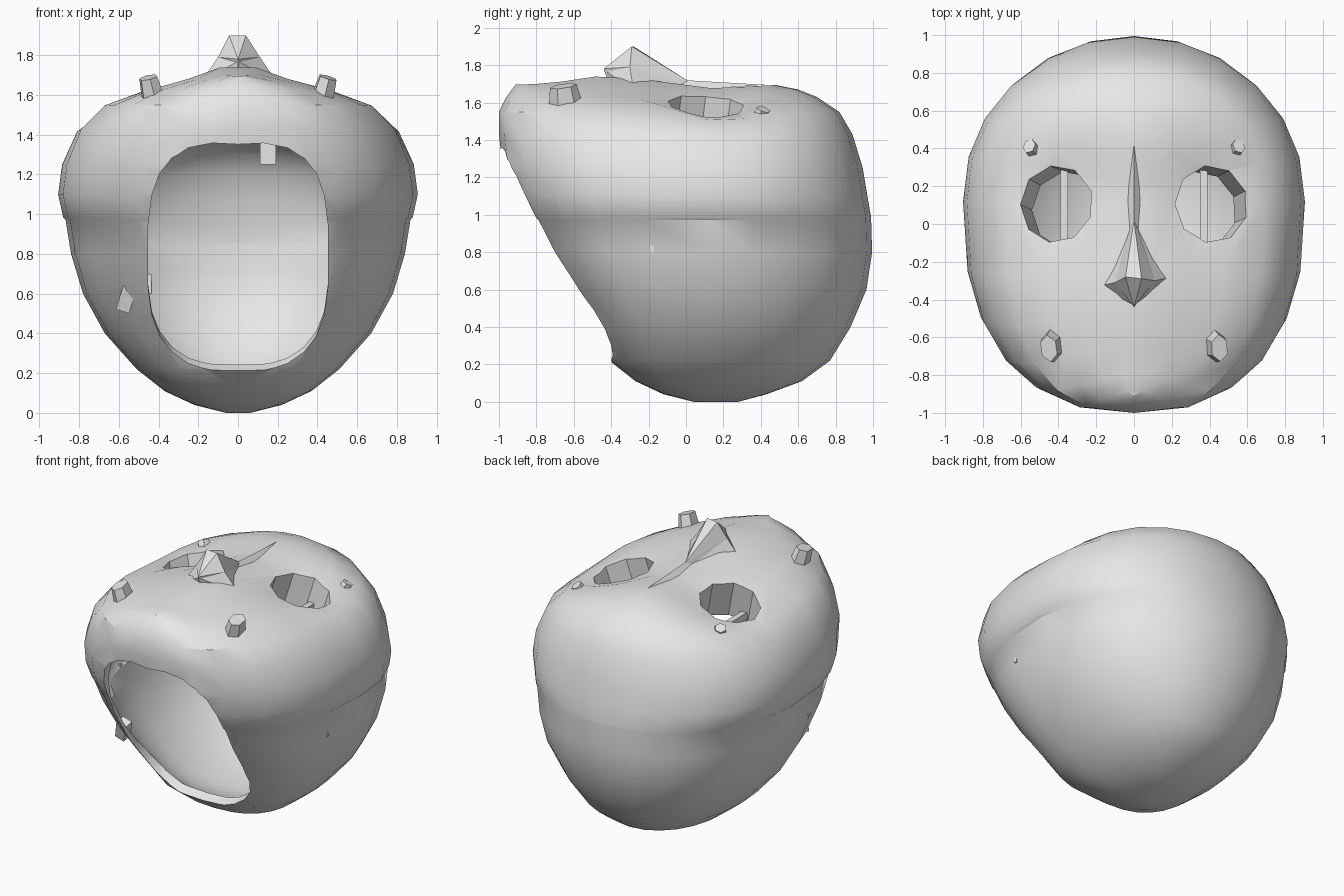
import bpy, bmesh, math
from mathutils import Vector, Euler

if "Cube" in bpy.data.objects:
    bpy.data.objects.remove(bpy.data.objects["Cube"], do_unlink=True)

grey = bpy.data.materials.new("plain_grey")
grey.use_nodes = True
grey.diffuse_color = (0.8, 0.8, 0.8, 1)
grey.node_tree.nodes["Principled BSDF"].inputs["Base Color"].default_value = (0.8, 0.8, 0.8, 1)


def finish(name, bm):
    bmesh.ops.recalc_face_normals(bm, faces=bm.faces)
    mesh = bpy.data.meshes.new(name)
    bm.to_mesh(mesh)
    bm.free()
    mesh.materials.append(grey)
    ob = bpy.data.objects.new(name, mesh)
    bpy.context.collection.objects.link(ob)
    return ob


def power(v, n):
    return math.copysign(abs(v) ** (2 / n), v)


def prism(name, rx, ry, n, sides, depth, loc, rot):
    bm = bmesh.new()
    angles = [2 * math.pi * (i + 0.5) / sides for i in range(sides)]
    face = bm.faces.new([bm.verts.new((rx * power(math.cos(a), n), ry * power(math.sin(a), n), -depth))
                         for a in angles])
    top = bmesh.ops.extrude_face_region(bm, geom=[face])["geom"]
    bmesh.ops.translate(bm, vec=(0, 0, 2 * depth),
                        verts=[v for v in top if isinstance(v, bmesh.types.BMVert)])
    ob = finish(name, bm)
    ob.location, ob.rotation_euler = loc, rot
    return ob


def hull(name, points):
    bm = bmesh.new()
    for p in points:
        bm.verts.new(p)
    bmesh.ops.convex_hull(bm, input=bm.verts)
    return finish(name, bm)


def place(name, bm, loc, size, rot):
    for v in bm.verts:
        v.co = Euler(rot).to_matrix() @ Vector(c * s for c, s in zip(v.co, size)) + Vector(loc)
    return finish(name, bm)


def box(name, loc, size, rot=(0, 0, 0)):
    bm = bmesh.new()
    bmesh.ops.create_cube(bm, size=1)
    return place(name, bm, loc, size, rot)


def stud(name, loc, size, rot):
    # Chunky six-sided stud with a narrower top
    bm = bmesh.new()
    bmesh.ops.create_cone(bm, cap_ends=True, segments=6, radius1=.5, radius2=.4, depth=1)
    return place(name, bm, loc, size, rot)


# Head rings: height, half width, front y, back y
RINGS = [(0, .06, .04, .28), (.04, .22, -.12, .43), (.11, .37, -.27, .62), (.22, .51, -.41, .77),
         (.4, .67, -.51, .88), (.6, .78, -.65, .965), (.8, .84, -.78, .995), (.972, .868, -.87, .99),
         (.985, .88, -.88, .99), (1.1, .905, -.93, .97), (1.25, .885, -.98, .945),
         (1.43, .81, -1, .89), (1.55, .69, -1, .82), (1.63, .48, -.96, .7),
         (1.67, .28, -.93, .6), (1.695, .1, -.91, .48)]
SEG = 24


def sculpt(x, y, z):
    # Sunken eye sockets and a raised middle around the nose
    if z > 1.4:
        z -= 0.1 * math.exp(-((abs(x) - .45) ** 2 + (y - .16) ** 2) / .07)
        z += 0.06 * math.exp(-(x / .2) ** 2 - ((y + .4) / .25) ** 2)
    return x, y, z


def loft(name, inset, ceiling):
    bm = bmesh.new()
    loops = []
    for z, w, front, back in RINGS:
        loop = []
        for i in range(SEG):
            a = 2 * math.pi * i / SEG
            n = 2.1 if math.cos(a) > 0 else 2.6
            s, c = power(math.sin(a), n), power(math.cos(a), n)
            x, y, zz = sculpt(w * s, .12 + c * (back - .12 if c > 0 else .12 - front), z)
            shrink = 1 - inset
            loop.append(bm.verts.new((x * shrink, .12 + (y - .12) * shrink,
                                      inset + zz * (ceiling - inset) / 1.7)))
        loops.append(loop)
    for a, b in zip(loops, loops[1:]):
        for i in range(SEG):
            j = (i + 1) % SEG
            bm.faces.new((a[i], a[j], b[j], b[i]))
    for loop in (loops[0], loops[-1]):
        for i in range(SEG // 2):
            quad = [loop[i], loop[i + 1], loop[-i - 1], loop[-i]]
            bm.faces.new(list(dict.fromkeys(quad)))
    return finish(name, bm)


# Hollow head with a thick face, neck opening and eye holes
head = loft("head_shell", 0, 1.7)
cutters = [loft("hollow_cutter", .085, 1.42),
           prism("neck_cutter", .455, .645, 3.2, 24, .2, (0, -.69, .785), (math.radians(118), 0, 0))]
for side in (-1, 1):
    cutters.append(prism("eye_cutter", .2, .205, 2, 9, .28, (side * .4, .1, 1.54), (-.12, side * .25, 0)))
for cutter in cutters:
    cutter.hide_render = True
    mod = head.modifiers.new("cut", 'BOOLEAN')
    mod.operation, mod.solver, mod.object = 'DIFFERENCE', 'EXACT', cutter
bpy.ops.object.select_all(action='DESELECT')
head.select_set(True)
bpy.context.view_layer.objects.active = head
for mod in list(head.modifiers):
    bpy.ops.object.modifier_apply(modifier=mod.name)
for cutter in cutters:
    bpy.data.objects.remove(cutter, do_unlink=True)
bpy.ops.object.shade_smooth_by_angle(angle=math.radians(32))

# Nose tip, flared base and a low bridge
hull("nose_tip", [(-.045, -.28, 1.9), (.04, -.29, 1.9), (-.1, -.31, 1.79), (.11, -.3, 1.79),
                  (0, -.44, 1.78), (0, -.4, 1.66), (0, .02, 1.71), (-.06, -.1, 1.66), (.06, -.1, 1.66)])
hull("nose_base", [(-.1, -.31, 1.79), (.11, -.3, 1.79), (-.19, -.33, 1.66), (.2, -.28, 1.66),
                   (0, -.43, 1.77), (0, -.4, 1.64), (0, .02, 1.69)])
hull("nose_bridge", [(0, -.02, 1.72), (0, .42, 1.695), (-.06, -.05, 1.66), (.06, -.05, 1.66)])

for side, label in ((1, "left"), (-1, "right")):
    # Studs on the face
    stud(label + "_cheek_stud", (side * .44, -.65, 1.64), (.12, .18, .1), (.15, side * .25, .1))
    stud(label + "_brow_stud", (side * .54, .4, 1.53), (.09, .1, .08), (-.2, side * .5, side * .3))
    # Small pins barely breaking the sides
    box(label + "_jaw_pin", (side * .63, -.54, .85), (.03, .07, .09), (.3, 0, side * .6))
    box(label + "_side_pin", (side * .8, -.18, .83), (.05, .02, .07))
    # Braces across the eye holes
    box(label + "_eye_brace", (side * .37, .1, 1.4), (.04, .46, .05))
box("back_pin", (-.45, .77, .65), (.03, .05, .1))
box("lower_jaw_pin", (-.56, -.46, .58), (.07, .07, .13), (.3, .3, 0))
box("inner_peg", (.15, -.3, 1.4), (.08, .06, .3))
